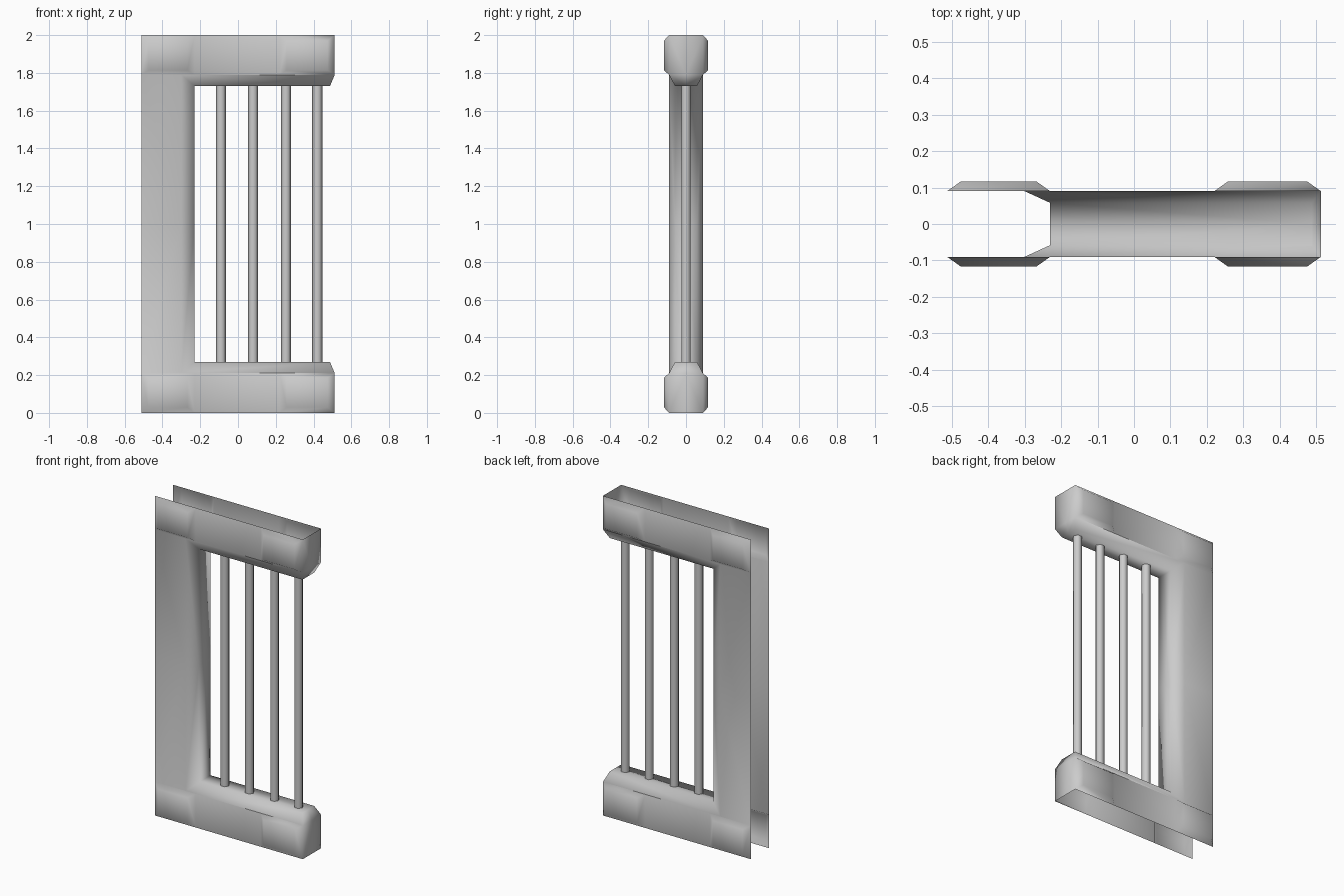
import bpy
import bmesh

if "Cube" in bpy.data.objects:
    bpy.data.objects.remove(bpy.data.objects["Cube"])

XL, XI, XR = -0.512, -0.23, 0.512     # outer left, inner column wall, right end
YO, YI, YP = -0.09, -0.058, -0.117    # plate, inner wall and raised pad depth
ZB, ZI, ZM = 0.21, 0.27, 1.0          # bevel start, opening edge, mid height
XB, XE = -0.30, 0.487                 # column bevel start, beam end bevel

bm = bmesh.new()


def face(*pts):
    bm.faces.new([bm.verts.new((x, y, z - ZM)) for x, y, z in pts])


def pad(x0, x1):
    """Raised corner panel with sloped sides."""
    d, h = 0.038, 0.03
    o = [(x0, YO, 0), (x1, YO, 0), (x1, YO, ZB), (x0, YO, ZB)]
    i = [(x0 + d, YP, h), (x1 - d, YP, h), (x1 - d, YP, ZB - 0.024), (x0 + d, YP, ZB - 0.024)]
    face(*i)
    for k in range(4):
        n = (k + 1) % 4
        face(o[k], o[n], i[n], i[k])


# One quarter of the open C-shaped frame: front, lower half
pad(XL, XI)
pad(0.22, XR)
face((XI, YO, 0), (0.22, YO, 0), (0.22, YO, ZB), (XI, YO, ZB))            # beam face
face((XL, YO, ZB), (XB, YO, ZB), (XB, YO, ZM), (XL, YO, ZM))              # column face
face((XB, YO, ZB), (XR, YO, ZB), (XE, YI, ZI), (XI, YI, ZI))              # beam bevel
face((XB, YO, ZB), (XI, YI, ZI), (XI, YI, ZM), (XB, YO, ZM))              # column bevel
face((XI, YI, ZI), (XI, 0, ZI), (XI, 0, ZM), (XI, YI, ZM))                # opening side
face((XI, YI, ZI), (XE, YI, ZI), (XE, 0, ZI), (XI, 0, ZI))                # opening sill
face((XR, YO, 0), (XR, 0, 0), (XR, 0, ZB), (XR, YO, ZB))                  # end cap
face((XR, YO, ZB), (XR, 0, ZB), (XE, 0, ZI), (XE, YI, ZI))                # end bevel
bmesh.ops.remove_doubles(bm, verts=bm.verts, dist=1e-4)
for f in bm.faces:
    f.smooth = True

mesh = bpy.data.meshes.new("window_frame")
bm.to_mesh(mesh)
bm.free()
frame = bpy.data.objects.new("window_frame", mesh)
bpy.context.collection.objects.link(frame)
frame.location.z = ZM
mirror = frame.modifiers.new("mirror", 'MIRROR')
mirror.use_axis = (False, True, True)
mirror.merge_threshold = 0.001

# Vertical bars
for n, x in enumerate((-0.09, 0.08, 0.254, 0.42)):
    bpy.ops.mesh.primitive_cylinder_add(vertices=6, radius=0.027, depth=2 * (ZM - ZI),
                                        end_fill_type='NOTHING', location=(x, 0, ZM),
                                        rotation=(0, 0, 1.5708))
    bar = bpy.context.object
    bar.name = f"bar_{n + 1}"
    bpy.ops.object.shade_smooth()
